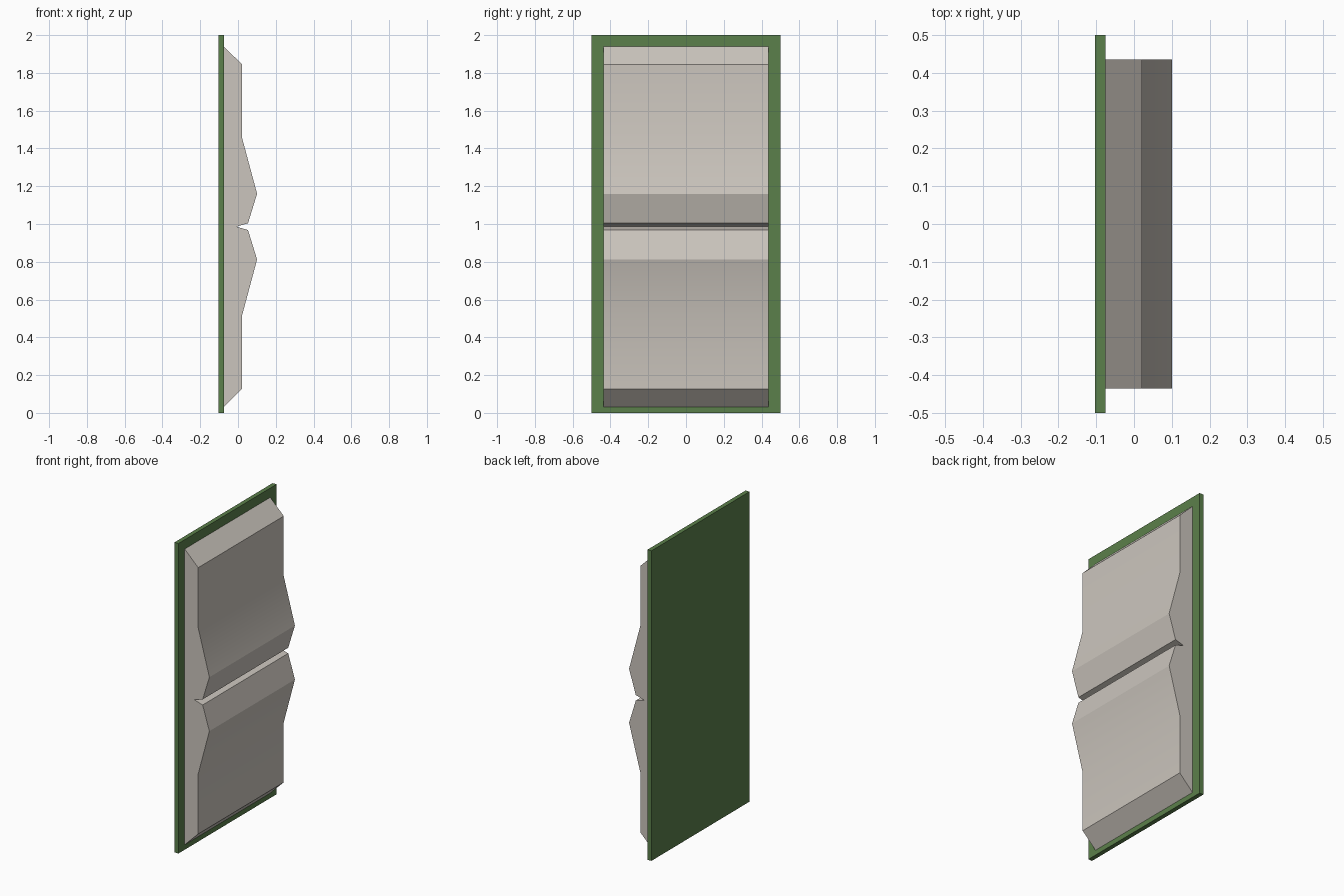
import bpy
import bmesh
import math

old = bpy.data.objects.get("Cube")
if old:
    bpy.data.objects.remove(old, do_unlink=True)


def make_material(name, colour):
    mat = bpy.data.materials.new(name)
    mat.use_nodes = True
    mat.diffuse_color = colour
    mat.node_tree.nodes["Principled BSDF"].inputs["Base Color"].default_value = colour
    return mat


def extrude_profile(name, profile, half_width, mat):
    """Solid made by sweeping an (x, z) profile along y."""
    bm = bmesh.new()
    face = bm.faces.new([bm.verts.new((x, -half_width, z)) for x, z in profile])
    swept = bmesh.ops.extrude_face_region(bm, geom=[face])
    moved = [v for v in swept["geom"] if isinstance(v, bmesh.types.BMVert)]
    bmesh.ops.translate(bm, verts=moved, vec=(0, 2 * half_width, 0))
    bmesh.ops.recalc_face_normals(bm, faces=bm.faces)
    mesh = bpy.data.meshes.new(name)
    bm.to_mesh(mesh)
    bm.free()
    mesh.materials.append(mat)
    obj = bpy.data.objects.new(name, mesh)
    bpy.context.collection.objects.link(obj)
    return obj


green = make_material("cover green", (0.105, 0.215, 0.07, 1))
paper = make_material("page cream", (0.60, 0.56, 0.51, 1))

# Flat open cover
extrude_profile("cover", [(-0.103, 0), (-0.075, 0), (-0.075, 2), (-0.103, 2)], 0.5, green)

# Page block: two halves that swell towards the gutter
upper = [(-0.075, 1.94), (0.021, 1.845), (0.021, 1.458), (0.101, 1.16), (0.053, 1.004)]
lower = [(x, 1.972 - z) for x, z in reversed(upper)]
pages = extrude_profile("pages", upper + [(-0.008, 0.986)] + lower, 0.436, paper)

# Soft shading on the gentle bends only
bpy.ops.object.select_all(action="DESELECT")
pages.select_set(True)
bpy.context.view_layer.objects.active = pages
bpy.ops.object.shade_smooth_by_angle(angle=math.radians(30))
